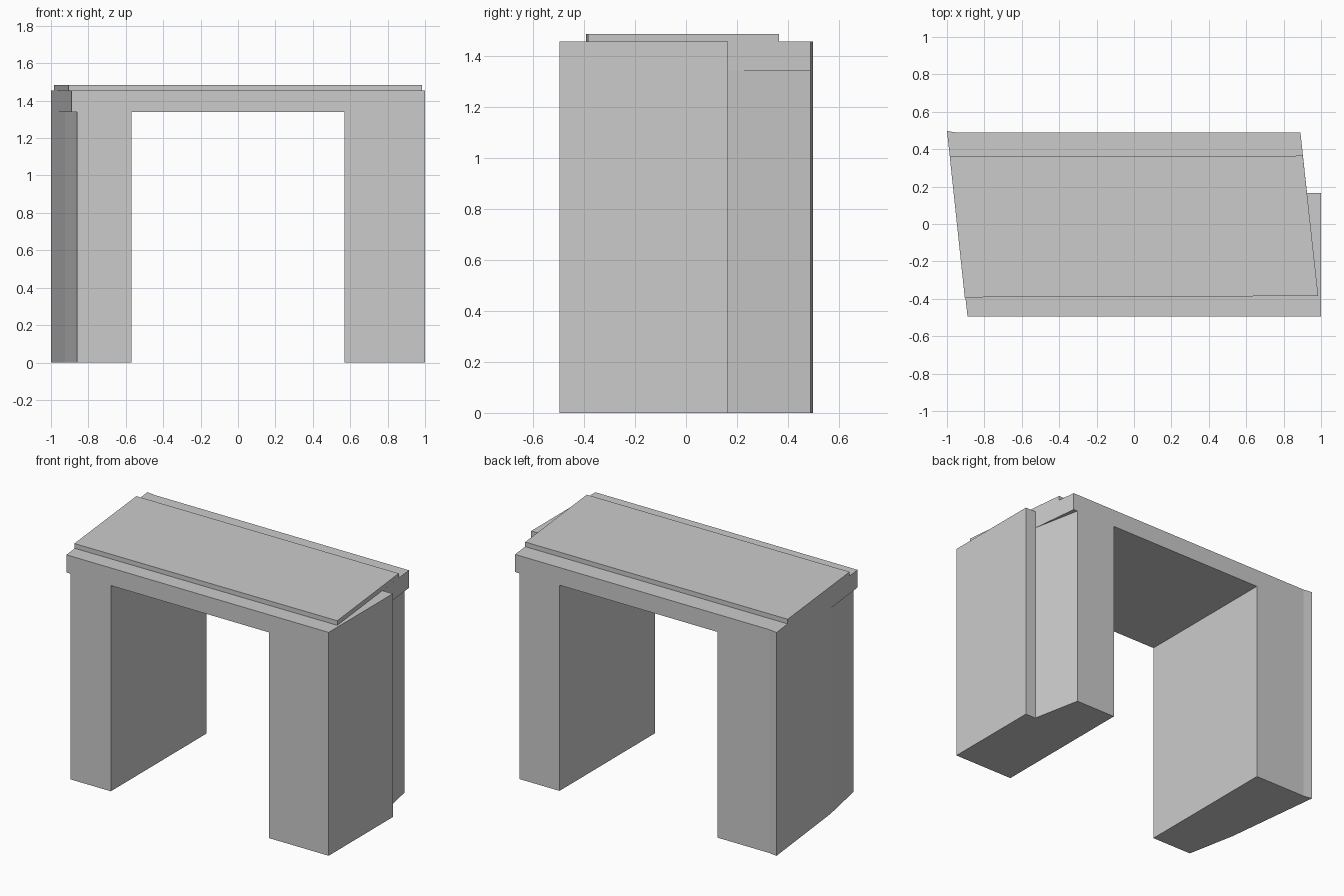
import bpy
import bmesh

cube = bpy.data.objects.get("Cube")
if cube:
    bpy.data.objects.remove(cube, do_unlink=True)

# One plain grey for the whole structure
grey = bpy.data.materials.new("stone_grey")
grey.use_nodes = True
colour = (0.6, 0.6, 0.6, 1.0)
grey.diffuse_color = colour
grey.node_tree.nodes["Principled BSDF"].inputs["Base Color"].default_value = colour


def prism(name, outline, bottom, top):
    """Extrude a plan outline from one height to another."""
    bm = bmesh.new()
    face = bm.faces.new([bm.verts.new((x, y, bottom)) for x, y in outline])
    raised = bmesh.ops.extrude_face_region(bm, geom=[face])["geom"]
    verts = [v for v in raised if isinstance(v, bmesh.types.BMVert)]
    bmesh.ops.translate(bm, verts=verts, vec=(0, 0, top - bottom))
    bmesh.ops.recalc_face_normals(bm, faces=bm.faces)
    mesh = bpy.data.meshes.new(name)
    bm.to_mesh(mesh)
    bm.free()
    mesh.materials.append(grey)
    obj = bpy.data.objects.new(name, mesh)
    bpy.context.collection.objects.link(obj)
    return obj


front, back, tip = -0.495, 0.488, 0.497
soffit, roof = 1.34, 1.455
inner = 0.57

# Legs: the left one is stepped, the right one is bent along its outer side
prism("left_leg", [(inner, front), (1, front), (1, 0.165), (0.925, 0.165),
                   (0.86, back), (inner, back)], 0, soffit)
prism("right_leg", [(-inner, front), (-inner, back), (-0.94, back), (-1, tip),
                    (-0.925, -0.165), (-0.86, front)], 0, soffit)

# Lintel slab spanning both legs, including the top of the stepped leg
prism("lintel_slab", [(-0.89, front), (1, front), (1, 0.165), (0.925, 0.165),
                      (0.89, back), (-0.94, back), (-1, tip)], soffit, roof)

# Thin raised panel on the roof
prism("roof_panel", [(-0.905, -0.392), (0.985, -0.385),
                     (0.903, 0.365), (-0.985, 0.36)], roof, 1.485)
